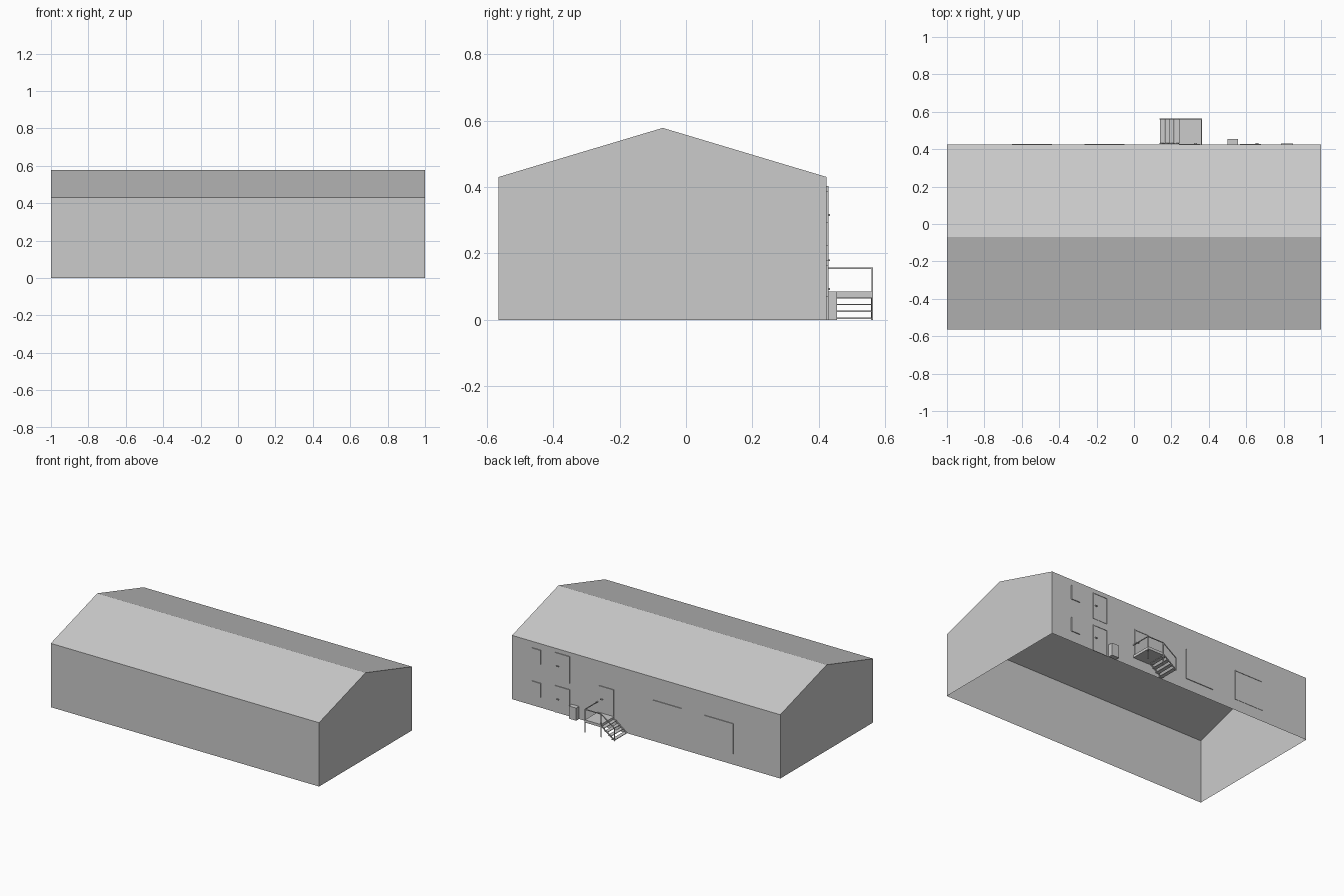
import bpy
import bmesh
from mathutils import Vector

cube = bpy.data.objects.get("Cube")
if cube:
    bpy.data.objects.remove(cube, do_unlink=True)

grey = bpy.data.materials.new("plain grey")
grey.use_nodes = True
GREY = (0.6, 0.6, 0.6, 1)
grey.diffuse_color = GREY
grey.node_tree.nodes["Principled BSDF"].inputs["Base Color"].default_value = GREY

WALL = 0.424   # back wall plane
FRONT = -0.565
EAVE = 0.43
DECK = 0.085


def finish(name, bm):
    bmesh.ops.recalc_face_normals(bm, faces=bm.faces)
    mesh = bpy.data.meshes.new(name)
    bm.to_mesh(mesh)
    bm.free()
    mesh.materials.append(grey)
    obj = bpy.data.objects.new(name, mesh)
    bpy.context.collection.objects.link(obj)
    return obj


def box(name, x, y, z):
    """Box from (low, high) pairs on each axis."""
    bm = bmesh.new()
    bmesh.ops.create_cube(bm, size=1)
    for v in bm.verts:
        v.co = [r[0] if c < 0 else r[1] for c, r in zip(v.co, (x, y, z))]
    return finish(name, bm)


def bar(name, a, b, size=0.005):
    """Square bar between two points."""
    a, b = Vector(a), Vector(b)
    bm = bmesh.new()
    bmesh.ops.create_cube(bm, size=1)
    turn = (b - a).to_track_quat('Z', 'Y')
    for v in bm.verts:
        v.co = (a + b) / 2 + turn @ Vector(
            (v.co.x * size, v.co.y * size, v.co.z * (b - a).length))
    return finish(name, bm)


def plate(name, x, z, depth):
    return box(name, x, (WALL - 0.002, WALL + depth), z)


def framed(name, x, z, width=0.006, depth=0.005):
    """Thin leaf with two jambs and a head standing proud of it."""
    plate(name + "_leaf", x, z, 0.002)
    plate(name + "_jamb_left", (x[1] - width, x[1]), z, depth)
    plate(name + "_jamb_right", (x[0], x[0] + width), z, depth)
    plate(name + "_head", x, (z[1] - width, z[1]), depth)


# Hall shell: gable profile swept along x, open underneath
profile = [(FRONT, 0), (FRONT, EAVE), (-0.07, 0.578), (WALL, EAVE), (WALL, 0)]
bm = bmesh.new()
ends = [[bm.verts.new((x, y, z)) for y, z in profile] for x in (-1, 1)]
for end in ends:
    bm.faces.new(end)
for i in range(len(profile) - 1):
    bm.faces.new((ends[0][i], ends[0][i + 1], ends[1][i + 1], ends[1][i]))
finish("hall_shell", bm)

# Windows on two floors
for name, low in (("lower", 0.07), ("upper", 0.293)):
    plate(name + "_window", (0.785, 0.85), (low, low + 0.095), 0.006)

# Personnel doors with handles
for name, right, low in (("lower", 0.567, 0), ("upper", 0.567, 0.223),
                         ("landing", 0.24, DECK + 0.002)):
    framed(name + "_door", (right, right + 0.112), (low, low + 0.18))
    plate(name + "_door_handle", (right + 0.082, right + 0.098),
          (low + 0.09, low + 0.095), 0.01)

# Large gates
plate("inner_gate", (-0.265, -0.052), (0.075, 0.277), 0.005)
framed("outer_gate", (-0.652, -0.438), (0.075, 0.277))

# Utility cabinet
box("utility_cabinet", (0.5, 0.555), (WALL, 0.455), (0, DECK))

# Landing with posts and rails
X0, X1, Y1 = 0.24, 0.36, 0.561
RAIL = 0.155
box("landing_deck", (X0, X1), (WALL, Y1 + 0.002), (0.067, DECK))
for name, x in (("inner", X0), ("outer", X1)):
    bar(name + "_post", (x, Y1, 0), (x, Y1, RAIL))
bar("side_rail", (X1, WALL, RAIL), (X1, Y1, RAIL))
bar("back_rail", (X0, Y1, RAIL), (X1, Y1, RAIL))

# Stairs descending toward -x
FOOT = 0.139
bar("stair_rail", (X0, Y1, RAIL), (FOOT, Y1, 0.085))
bar("stair_foot_post", (FOOT, Y1, 0), (FOOT, Y1, 0.085))
for name, y in (("wall", WALL + 0.006), ("outer", Y1)):
    bar(name + "_stringer", (X0, y, 0.076), (FOOT, y, 0.003), 0.006)
for i in range(4):
    x, z = FOOT + i * 0.0255, 0.003 + i * 0.0205
    box(f"stair_tread_{i + 1}", (x, x + 0.025), (WALL + 0.004, Y1),
        (z, z + 0.004))
